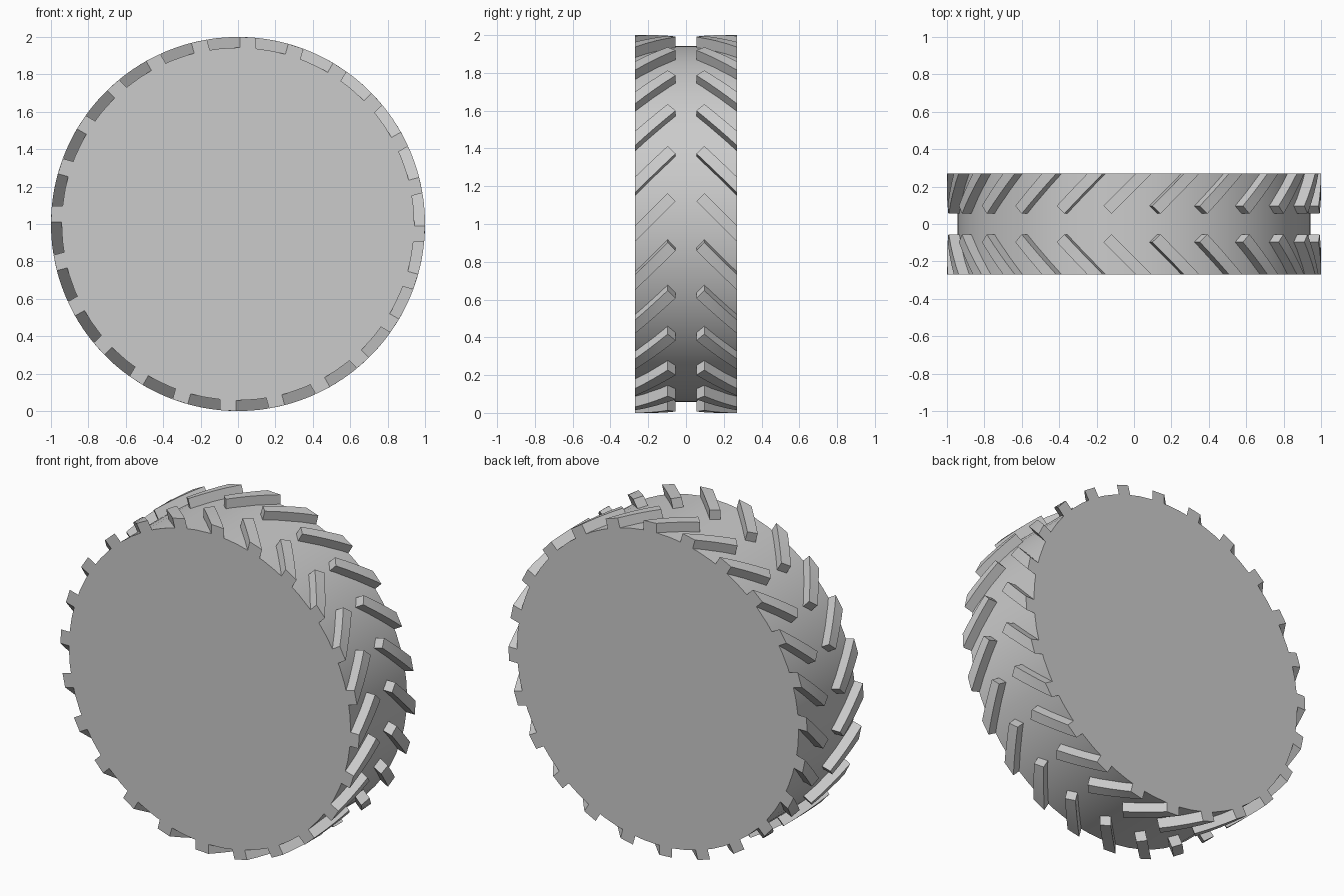
import bpy, bmesh, math
from mathutils import Matrix, Vector

cube = bpy.data.objects.get("Cube")
if cube:
    bpy.data.objects.remove(cube, do_unlink=True)

RADIUS, CORE_RADIUS, HALF_WIDTH = 1.0, 0.943, 0.27
LUGS, STEPS = 24, 4

rubber = bpy.data.materials.new("grey_rubber")
rubber.use_nodes = True
grey = (0.6, 0.6, 0.6, 1)
rubber.diffuse_color = grey
rubber.node_tree.nodes["Principled BSDF"].inputs["Base Color"].default_value = grey


def finish(name, bm):
    bmesh.ops.recalc_face_normals(bm, faces=bm.faces)
    mesh = bpy.data.meshes.new(name)
    bm.to_mesh(mesh)
    bm.free()
    mesh.materials.append(rubber)
    obj = bpy.data.objects.new(name, mesh)
    bpy.context.collection.objects.link(obj)
    obj.location.z = RADIUS
    bpy.ops.object.select_all(action="DESELECT")
    obj.select_set(True)
    bpy.context.view_layer.objects.active = obj
    bpy.ops.object.shade_smooth_by_angle(angle=math.radians(30))
    return obj


# Solid wheel core with flat side faces
bm = bmesh.new()
bmesh.ops.create_cone(bm, cap_ends=True, segments=64, radius1=CORE_RADIUS,
                      radius2=CORE_RADIUS, depth=2 * HALF_WIDTH,
                      matrix=Matrix.Rotation(math.pi / 2, 4, "X"))
finish("wheel_core", bm)

# Lug outline at the rim: (y, tangent) from outer end to inner end
UPPER = (Vector((-HALF_WIDTH, -0.01)), Vector((-0.097, 0.163)))
LOWER = (Vector((-HALF_WIDTH, -0.095)), Vector((-0.055, 0.12)))


def add_lug(bm, angle, side):
    """One slanted bar whose top follows the round rim."""
    turn = Matrix.Rotation(-angle, 3, "Y")
    rings = []
    for i in range(STEPS + 1):
        a, b = (edge[0].lerp(edge[1], i / STEPS) for edge in (UPPER, LOWER))
        ring = []
        for (y, t), top in ((a, False), (a, True), (b, True), (b, False)):
            x = math.sqrt(RADIUS ** 2 - t * t) if top else 0.9
            ring.append(bm.verts.new(turn @ Vector((x, side * y, t))))
        rings.append(ring)
    for r, s in zip(rings, rings[1:]):
        for k in range(4):
            n = (k + 1) % 4
            bm.faces.new((r[k], r[n], s[n], s[k]))
    bm.faces.new(rings[0])
    bm.faces.new(rings[-1])


# Two mirrored rows of lugs forming a chevron tread
for name, side in (("front_tread_lugs", 1), ("back_tread_lugs", -1)):
    bm = bmesh.new()
    for i in range(LUGS):
        add_lug(bm, math.tau * i / LUGS, side)
    finish(name, bm)
